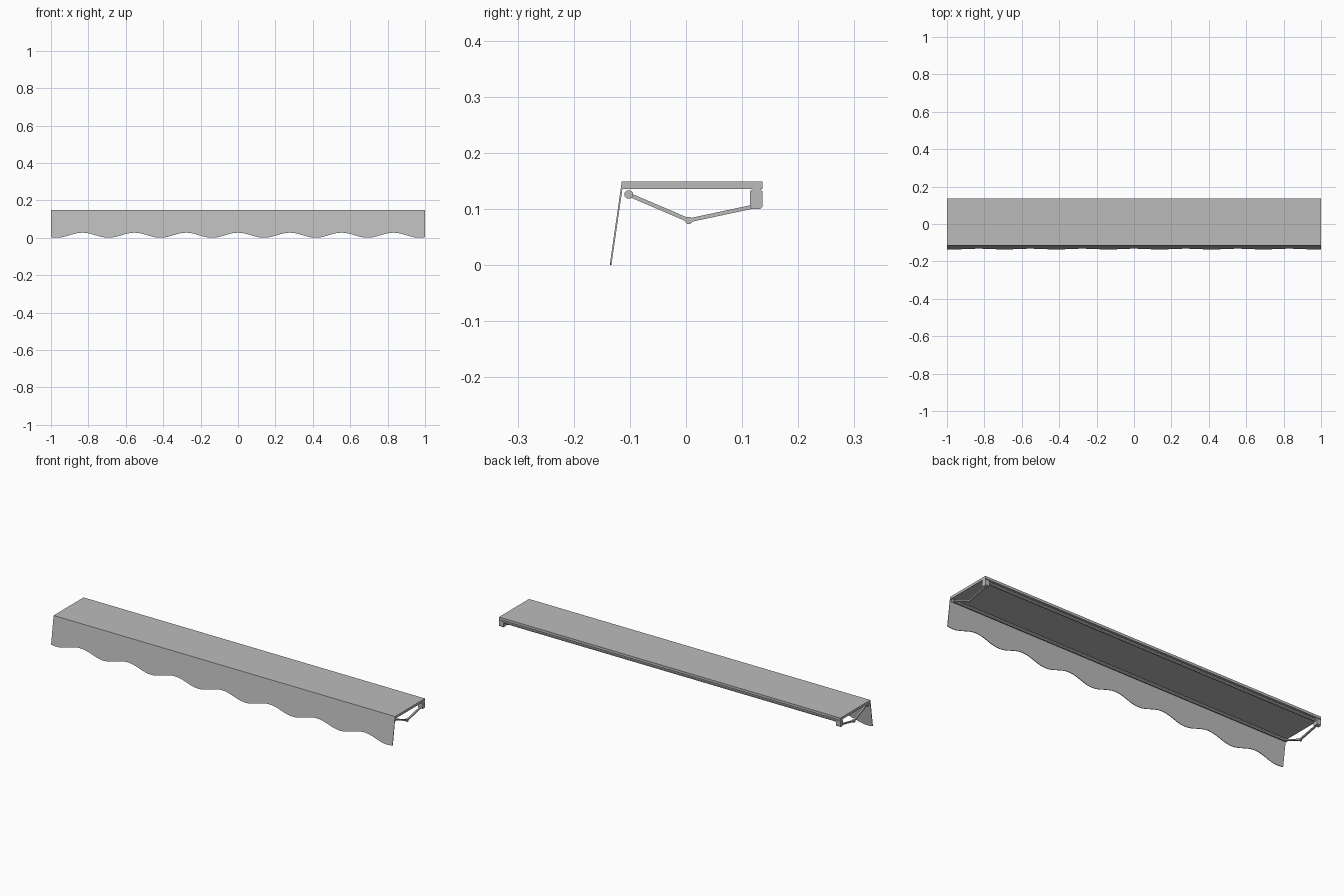
import bpy, bmesh, math
from mathutils import Vector

cube = bpy.data.objects.get("Cube")
if cube:
    bpy.data.objects.remove(cube, do_unlink=True)

grey = bpy.data.materials.new("plain grey")
grey.use_nodes = True
grey.diffuse_color = (0.5, 0.5, 0.5, 1)
grey.node_tree.nodes["Principled BSDF"].inputs["Base Color"].default_value = (0.5, 0.5, 0.5, 1)


def extrude_x(name, profile, x0, x1):
    """Solid made from a (y, z) profile running from x0 to x1."""
    bm = bmesh.new()
    face = bm.faces.new([bm.verts.new((x0, y, z)) for y, z in profile])
    new = bmesh.ops.extrude_face_region(bm, geom=[face])["geom"]
    moved = [v for v in new if isinstance(v, bmesh.types.BMVert)]
    bmesh.ops.translate(bm, verts=moved, vec=(x1 - x0, 0, 0))
    return finish(name, bm)


def finish(name, bm):
    bmesh.ops.recalc_face_normals(bm, faces=bm.faces)
    mesh = bpy.data.meshes.new(name)
    bm.to_mesh(mesh)
    bm.free()
    mesh.materials.append(grey)
    obj = bpy.data.objects.new(name, mesh)
    bpy.context.collection.objects.link(obj)
    return obj


def box(y0, y1, z0, z1, c=0.0):
    """Rectangle profile with optional chamfered corners."""
    if not c:
        return [(y0, z0), (y1, z0), (y1, z1), (y0, z1)]
    return [(y0 + c, z0), (y1 - c, z0), (y1, z0 + c), (y1, z1 - c),
            (y1 - c, z1), (y0 + c, z1), (y0, z1 - c), (y0, z0 + c)]


def ring(y, z, r, sides=8):
    turn = 2 * math.pi / sides
    return [(y + r * math.cos((i + 0.5) * turn), z + r * math.sin((i + 0.5) * turn))
            for i in range(sides)]


def bar(a, b, width):
    """Profile of a straight bar between two (y, z) points."""
    a, b = Vector(a), Vector(b)
    d = (b - a).normalized() * width / 2
    n = Vector((-d.y, d.x))
    return [a + n, b + n, b - n, a - n]


# Canopy slab and the two long rails beneath it
extrude_x("canopy", box(-0.113, 0.136, 0.136, 0.149), -1, 1)
FRONT, ELBOW, BACK = (-0.102, 0.126), (0.005, 0.08), (0.118, 0.104)
extrude_x("front_rail", ring(*FRONT, 0.008), -0.995, 0.995)
extrude_x("back_rail", ring(0.125, 0.126, 0.008), -0.98, 0.98)

# Hanging valance with a scalloped lower edge
bm = bmesh.new()
STEPS, PERIOD, TOP = 144, 0.277, 0.149
columns = []
for i in range(STEPS + 1):
    x = -1 + 2 * i / STEPS
    low = 0.0135 * (1 + math.cos(2 * math.pi * x / PERIOD))
    column = []
    for z in (TOP, low):
        y = -0.1345 + 0.0215 * z / TOP
        column += [bm.verts.new((x, y - 0.0015, z)), bm.verts.new((x, y + 0.0015, z))]
    columns.append(column)
for p, q in zip(columns, columns[1:]):
    for a, b in ((0, 1), (1, 3), (3, 2), (2, 0)):
        bm.faces.new((p[a], p[b], q[b], q[a]))
for c in (columns[0], columns[-1]):
    bm.faces.new((c[0], c[1], c[3], c[2]))
finish("valance", bm)

# Wall brackets and folding arms at both ends
for side, s in (("left", 1), ("right", -1)):
    extrude_x(side + "_bracket", box(0.114, 0.136, 0.1, 0.136, 0.004), s * 0.975, s)
    extrude_x(side + "_front_arm", bar(FRONT, ELBOW, 0.007), s * 0.981, s * 0.99)
    extrude_x(side + "_back_arm", bar(ELBOW, BACK, 0.007), s * 0.981, s * 0.99)
    extrude_x(side + "_elbow", ring(*ELBOW, 0.0068), s * 0.979, s * 0.992)
